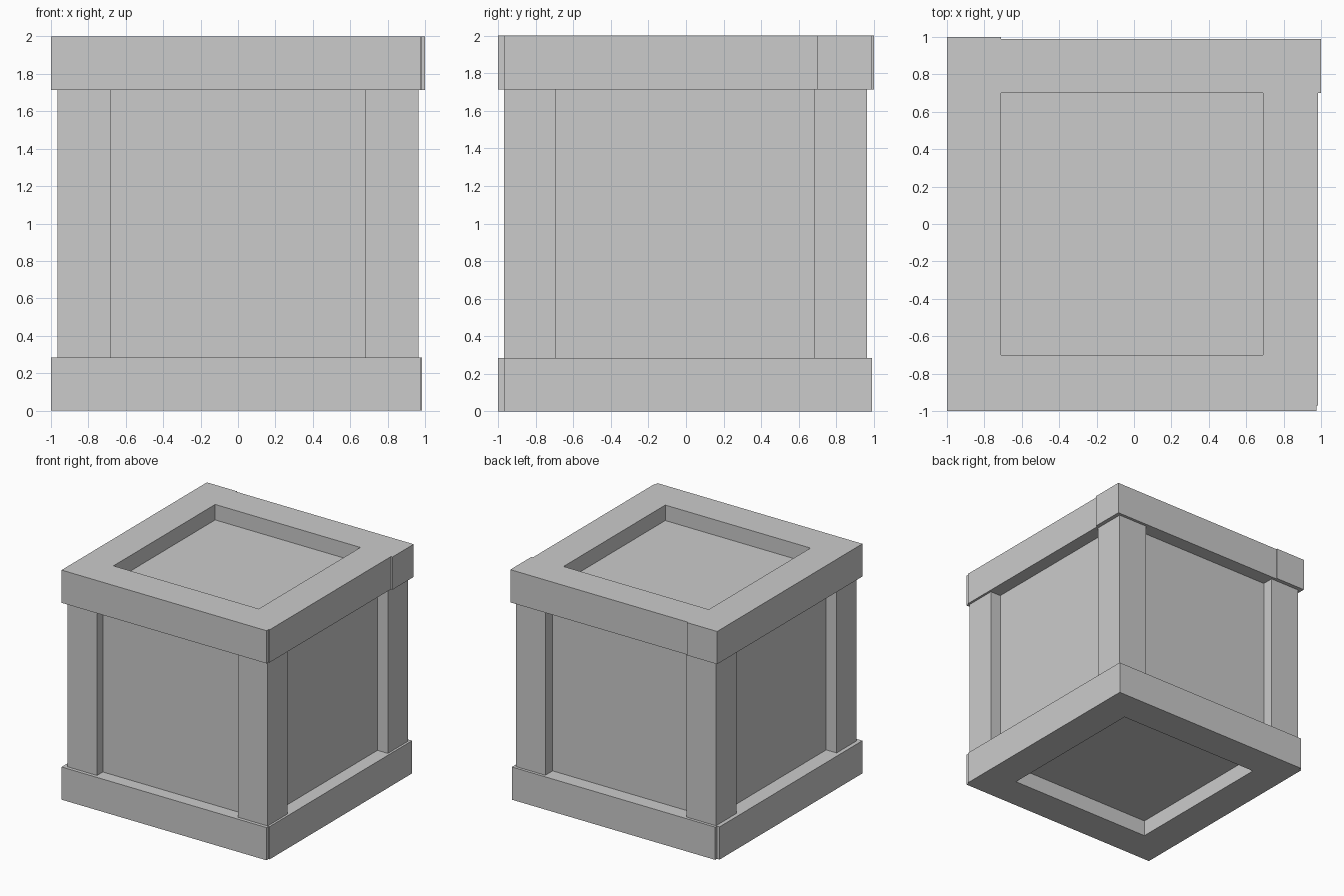
import bpy

if "Cube" in bpy.data.objects:
    bpy.data.objects.remove(bpy.data.objects["Cube"])


def box(name, x, y, z):
    """Axis-aligned box from (min, max) ranges."""
    bpy.ops.mesh.primitive_cube_add(
        size=1, location=[(a + b) / 2 for a, b in (x, y, z)])
    ob = bpy.context.object
    ob.name = name
    ob.dimensions = [b - a for a, b in (x, y, z)]
    bpy.ops.object.transform_apply(location=False, rotation=False, scale=True)
    return ob


# Inner panelled body, recessed behind the frame on all six sides
box("panel_body", (-0.865, 0.865), (-0.89, 0.865), (0.14, 1.865))

# Four corner posts
for xn, x in (("left", (-0.965, -0.68)), ("right", (0.68, 0.965))):
    for yn, y in (("front", (-0.97, -0.695)), ("back", (0.685, 0.965))):
        box(f"{yn}_{xn}_post", x, y, (0.285, 1.715))

# Top frame beams, with slightly uneven board ends
TOP = (1.715, 2.0)
box("top_front_beam", (-1.0, 0.975), (-1.0, -0.70), TOP)
box("top_right_beam", (0.69, 0.985), (-0.97, 0.70), TOP)
box("top_back_beam", (-0.71, 1.0), (0.70, 0.99), TOP)
box("top_left_beam", (-1.0, -0.71), (-0.70, 1.0), TOP)

# Bottom frame beams
BOTTOM = (0.0, 0.285)
box("bottom_front_beam", (-1.0, 0.975), (-1.0, -0.70), BOTTOM)
box("bottom_right_beam", (0.69, 0.985), (-0.97, 0.99), BOTTOM)
box("bottom_back_beam", (-0.975, 0.69), (0.70, 0.99), BOTTOM)
box("bottom_left_beam", (-1.0, -0.70), (-0.70, 0.965), BOTTOM)
